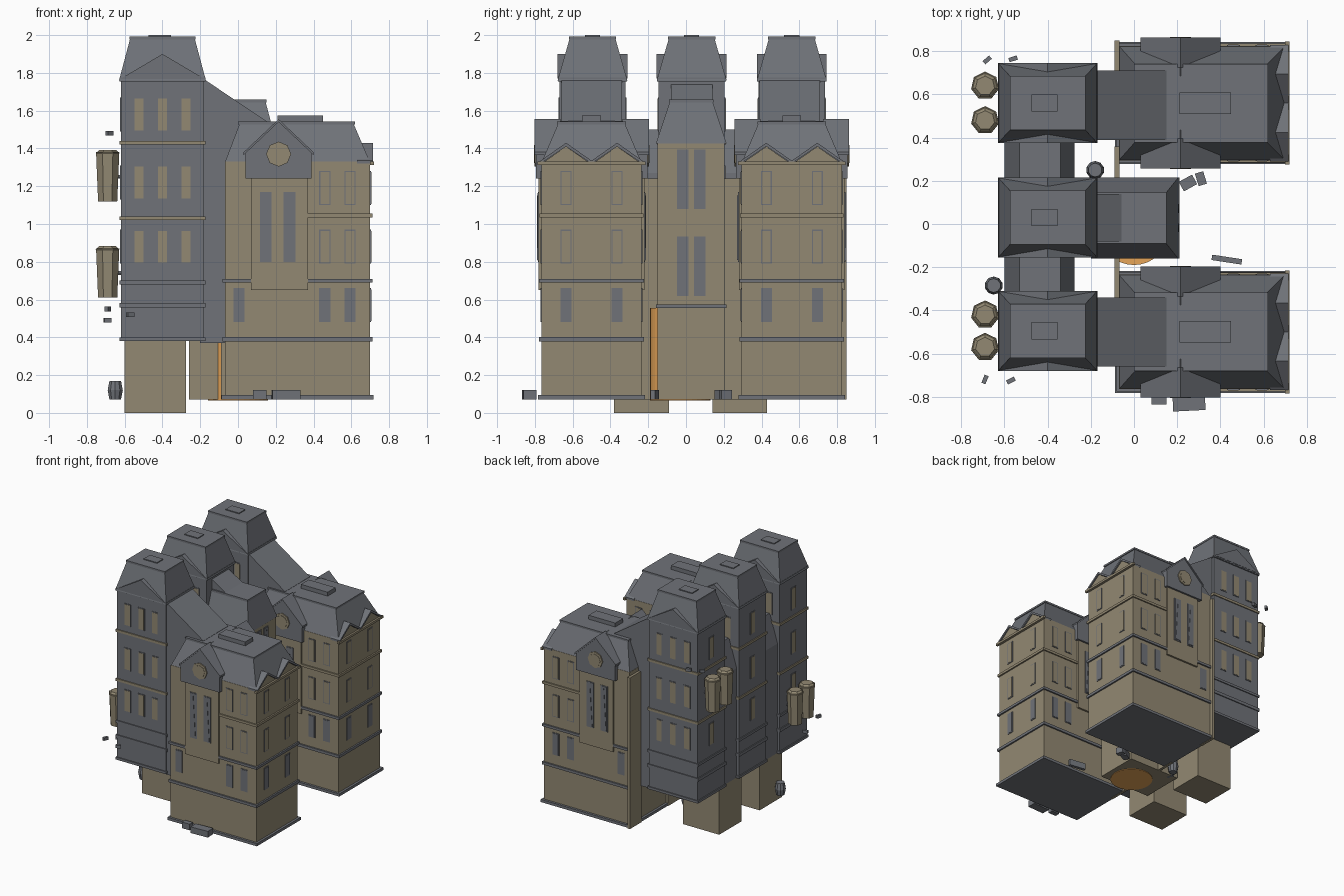
import bpy, bmesh, math, random
from mathutils import Vector, Matrix

if "Cube" in bpy.data.objects:
    bpy.data.objects.remove(bpy.data.objects["Cube"])
random.seed(4)

def material(name, col):
    m = bpy.data.materials.new(name)
    m.diffuse_color = (*col, 1)
    m.use_nodes = True
    m.node_tree.nodes["Principled BSDF"].inputs["Base Color"].default_value = m.diffuse_color
    return m

STONE = material("stone", (0.29, 0.25, 0.17))
SLATE = material("slate", (0.16, 0.17, 0.19))
ORANGE = material("orange", (0.8, 0.38, 0.1))

def finish(name, bm, mat):
    bmesh.ops.recalc_face_normals(bm, faces=bm.faces)
    me = bpy.data.meshes.new(name)
    bm.to_mesh(me)
    bm.free()
    me.materials.append(mat)
    ob = bpy.data.objects.new(name, me)
    bpy.context.collection.objects.link(ob)
    return ob

def box(name, x, y, z, mat=STONE, inset=(0, 0, 0, 0), rot=0):
    """Box from ranges; inset pulls in the top at -x, +x, -y, +y."""
    bm = bmesh.new()
    c = Vector(((x[0] + x[1]) / 2, (y[0] + y[1]) / 2, 0))
    a, b, d, e = inset
    rings = [[(x[0], y[0]), (x[1], y[0]), (x[1], y[1]), (x[0], y[1])],
             [(x[0]+a, y[0]+d), (x[1]-b, y[0]+d), (x[1]-b, y[1]-e), (x[0]+a, y[1]-e)]]
    v = [[bm.verts.new((p[0], p[1], z[i])) for p in r] for i, r in enumerate(rings)]
    bm.faces.new(v[0])
    bm.faces.new(v[1])
    for i in range(4):
        j = (i + 1) % 4
        bm.faces.new((v[0][i], v[0][j], v[1][j], v[1][i]))
    if rot:
        bmesh.ops.rotate(bm, verts=bm.verts, cent=c, matrix=Matrix.Rotation(rot, 3, 'Z'))
    return finish(name, bm, mat)

def prism(name, pts, axis, a, b, mat=SLATE):
    """Extrude a (horizontal, z) profile along axis x or y."""
    bm = bmesh.new()
    put = (lambda p, t: (t, p[0], p[1])) if axis == 'x' else (lambda p, t: (p[0], t, p[1]))
    f = bm.faces.new([bm.verts.new(put(p, a)) for p in pts])
    ext = bmesh.ops.extrude_face_region(bm, geom=[f])["geom"]
    d = Vector((b - a, 0, 0)) if axis == 'x' else Vector((0, b - a, 0))
    bmesh.ops.translate(bm, verts=[g for g in ext if isinstance(g, bmesh.types.BMVert)], vec=d)
    return finish(name, bm, mat)

def tube(name, loc, r1, r2, h, n, mat=STONE, rot=None):
    bm = bmesh.new()
    bmesh.ops.create_cone(bm, cap_ends=True, segments=n, radius1=r1, radius2=r2, depth=h)
    if rot:
        bmesh.ops.rotate(bm, verts=bm.verts, matrix=rot)
    bmesh.ops.translate(bm, verts=bm.verts, vec=loc)
    return finish(name, bm, mat)

def rect(u, w, z0, z1):
    return [(u-w/2, z0), (u+w/2, z0), (u+w/2, z1), (u-w/2, z1)]

def window(axis, pos, out, u, w, z0, z1, pane=STONE, frame=SLATE):
    """Frame slab and raised pane on a wall; out is the outward sign."""
    prism("window_frame", rect(u, w, z0, z1), axis, pos-0.01*out, pos+0.004*out, frame)
    prism("window_pane", rect(u, w-0.012, z0+0.006, z1-0.006), axis, pos, pos+0.006*out, pane)

def tall_window(axis, pos, out, u, w, z0, z1):
    window(axis, pos, out, u, w, z0, z1, SLATE)
    prism("window_spike", [(u-w/2+.01, z0+.01), (u+w/2-.01, z0+.01), (u, z1-.02)], axis, pos, pos+0.009*out, SLATE)

def band(name, x, y, z, h, grow, mat):
    box(name, (x[0]-grow, x[1]+grow), (y[0]-grow, y[1]+grow), (z-h/2, z+h/2), mat)

# rear towers
TX = (-0.62, -0.18)
for cy in (-0.495, 0.03, 0.56):
    ty = (cy-0.175, cy+0.175)
    box("tower_body", TX, ty, (0.38, 1.77), SLATE)
    box("tower_roof", (-0.63, -0.17), (cy-0.185, cy+0.185), (1.76, 1.985), SLATE, (.06, .06, .065, .065))
    box("tower_roof_rim", (-0.575, -0.225), (cy-0.125, cy+0.125), (1.978, 1.993), SLATE)
    box("tower_roof_hatch", (-0.475, -0.355), (cy-0.04, cy+0.04), (1.98, 2.0), SLATE)
    for z, h, m in ((0.39, .02, SLATE), (0.57, .025, SLATE), (0.69, .02, SLATE),
                    (1.03, .02, STONE), (1.43, .02, STONE), (1.765, .02, SLATE)):
        band("tower_band", TX, ty, z, h, 0.008, m)
    for s in (-1, 1):
        wall = cy + s*0.175
        prism("tower_gable", [(-.62, 1.77), (-.18, 1.77), (-.40, 1.9)], 'y', cy+s*0.185, cy+s*0.12)
        for z in (0.79, 1.13, 1.49):
            for x in (-0.525, -0.4, -0.275):
                window('y', wall, s, x, 0.06, z, z+0.18)
    for z in (0.79, 1.13, 1.49):
        window('x', -0.62, -1, cy, 0.06, z, z+0.18)

# links between towers, standing on piers
for cy in (-0.235, 0.285):
    box("link_pier", (-0.6, -0.275), (cy-0.145, cy+0.145), (0, 0.4), STONE)
    box("link_body", (-0.6, -0.275), (cy-0.1, cy+0.1), (0.38, 1.27), SLATE)
    box("link_roof", (-0.6, -0.275), (cy-0.1, cy+0.1), (1.27, 1.5), SLATE, (.07, .065, 0, 0))

# front wings
WX = (-0.07, 0.70)
for cy, tc in ((-0.5, -0.5), (0.56, 0.55)):
    wy = (cy-0.265, cy+0.265)
    box("wing_body", WX, wy, (0.085, 1.33), STONE)
    box("wing_roof", WX, wy, (1.325, 1.535), SLATE, (.08, .09, .09, .09))
    box("wing_roof_rim", (0.0, 0.62), (cy-0.182, cy+0.182), (1.528, 1.543), SLATE)
    box("wing_roof_hatch", (0.21, 0.45), (cy-0.05, cy+0.05), (1.53, 1.575), SLATE)
    for z, h, g in ((0.083, .022, .018), (0.39, .022, .012), (0.70, .02, .012)):
        band("wing_band", WX, wy, z, h, g, SLATE)
    box("wing_upper_band", (0.36, 0.712), (wy[0]-.01, wy[1]+.01), (1.035, 1.055), STONE)
    # sloping connector to the tower
    prism("connector", [(-.2, .37), (-.05, .37), (.15, 1.3), (.15, 1.545), (-.17, 1.76), (-.2, 1.76)],
          'y', tc-0.16, tc+0.16)
    for s in (-1, 1):
        w = cy + s*0.265
        # projecting bay with dormer gable and round window
        prism("bay", rect(0.22, 0.30, 0.65, 1.26), 'y', w+s*.015, w-s*.05, STONE)
        prism("dormer", [(.04, 1.24), (.39, 1.24), (.39, 1.38), (.215, 1.545), (.04, 1.38)], 'y',
              w+s*.03, w-s*.14)
        for e in (-1, 1):
            x0 = .215 + e*.185
            prism("dormer_edge", [(x0, 1.365), (x0, 1.38), (.215, 1.555), (.215, 1.54)], 'y', w+s*.038, w-s*.10)
        R = Matrix.Rotation(math.pi/2, 3, 'X')
        tube("round_window_frame", (.215, w+s*.03, 1.37), .066, .066, .016, 8, STONE, R)
        tube("round_window_pane", (.215, w+s*.03, 1.37), .048, .048, .022, 8, STONE, R)
        for x in (0.147, 0.272):
            tall_window('y', w+s*.015, s, x, 0.063, 0.80, 1.17)
        for x in (0.46, 0.593):
            for z in (0.79, 1.10):
                window('y', w, s, x, 0.06, z, z+0.18)
        for x in (0.005, 0.46, 0.593):
            window('y', w, s, x, 0.06, 0.48, 0.66, SLATE)
        # end wall windows and paired gables
        u = cy + s*0.135
        for z, m in ((0.48, SLATE), (0.79, STONE), (1.10, STONE)):
            window('x', 0.70, 1, u, 0.058, z, z+0.18, m)
        prism("end_gable", [(u-.13, 1.32), (u+.13, 1.32), (u, 1.41)], 'x', 0.705, 0.64, STONE)
        for e in (-1, 1):
            prism("end_gable_edge", [(u+e*.135, 1.32), (u+e*.135, 1.335), (u, 1.43), (u, 1.41)],
                  'x', 0.715, 0.63, SLATE)
    box("end_cornice", (0.70, 0.72), (wy[0]-.02, wy[1]+.02), (1.312, 1.33), STONE)

# central block and screen wall
box("central_base", (-0.26, 0.2), (-0.15, 0.205), (0.07, 0.38), STONE)
box("central_body", (-0.2, 0.2), (-0.15, 0.205), (0.37, 1.43), STONE)
box("central_roof", (-0.2, 0.205), (-0.16, 0.215), (1.425, 1.65), SLATE, (0, .06, .075, .075))
box("central_roof_rim", (-0.17, 0.15), (-0.09, 0.145), (1.643, 1.66), SLATE)
prism("central_slope", [(-.2, 1.6), (-.05, 1.6), (-.05, 1.655), (-.2, 1.75)], 'y', -0.08, 0.14)
box("central_band", (-0.18, 0.21), (-0.16, 0.215), (0.555, 0.575), SLATE)
box("screen_wall", (-0.09, -0.068), (-0.36, 0.36), (0.07, 1.24), STONE)
box("screen_wall_end", (-0.09, -0.068), (0.7, 0.85), (0.07, 1.3), STONE)
for u in (-0.017, 0.072):
    for z in (0.62, 1.08):
        tall_window('x', 0.2, 1, u, 0.06, z, z+0.315)

# round orange entrance
tube("round_entrance", (0, -0.03, 0.31), .16, .16, .49, 32, ORANGE)

# hanging tanks on the rear walls
for ys, z in (((-0.57, -0.42), 0.74), ((0.48, 0.64), 1.25)):
    for y in ys:
        tube("tank", (-0.69, y, z), .052, .063, .26, 7, STONE)
        tube("tank_lid", (-0.69, y, z+.133), .066, .045, .02, 7, STONE)
        tube("tank_bracket", (-0.63, y, z), .012, .012, .06, 6, SLATE, Matrix.Rotation(math.pi/2, 3, 'Y'))

# small barrels and crates at the foot
for x, y in ((-0.65, -0.285), (-0.18, 0.25)):
    tube("barrel_lower", (x, y, .095), .032, .042, .05, 10, SLATE)
    tube("barrel_upper", (x, y, .145), .042, .032, .05, 10, SLATE)
for x, y, w, d, r in ((.25, .19, .07, .05, .5), (.31, .21, .04, .06, .3), (.43, -.165, .14, .025, -.15),
                      (.115, -.815, .07, .04, 0), (.255, -.83, .15, .07, .05), (-.22, .18, .06, .05, .4)):
    box("crate", (x-w/2, x+w/2), (y-d/2, y+d/2), (.07, .12), SLATE, rot=r)

# loose fragments
for x, y, z in ((-.68, .76, 1.48), (-.56, .765, 1.46), (-.69, -.72, .55), (-.57, -.725, .52), (-.69, -.55, .49)):
    r = random.uniform(0, 3)
    box("fragment", (x-.02, x+.02), (y-.01, y+.01), (z-.012, z+.012), SLATE, rot=r)
